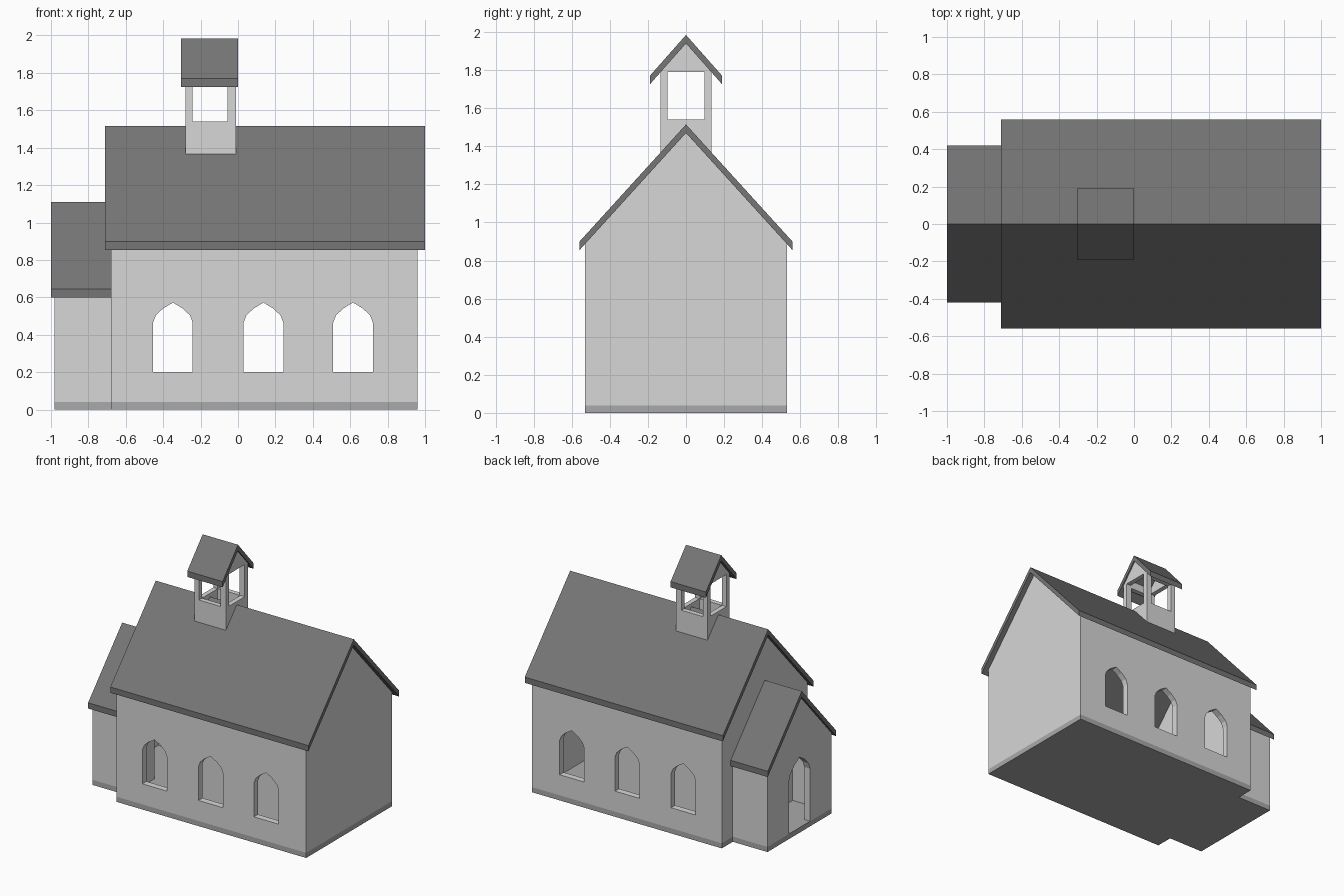
import bpy
import bmesh

# Remove the default cube
cube = bpy.data.objects.get("Cube")
if cube:
    bpy.data.objects.remove(cube, do_unlink=True)


def material(name, value):
    mat = bpy.data.materials.new(name)
    mat.use_nodes = True
    colour = (value, value, value, 1)
    mat.diffuse_color = colour
    mat.node_tree.nodes["Principled BSDF"].inputs["Base Color"].default_value = colour
    return mat


WALL = material("pale wall", 0.68)
ROOF = material("dark roof", 0.18)
BASE = material("grey plinth", 0.40)


def prism(name, points, axis, start, end, mat):
    """Extrude a (horizontal, z) outline along x or y."""
    bm = bmesh.new()

    def place(u, z):
        return (start, u, z) if axis == "x" else (u, start, z)

    face = bm.faces.new([bm.verts.new(place(u, z)) for u, z in points])
    moved = bmesh.ops.extrude_face_region(bm, geom=[face])["geom"]
    verts = [v for v in moved if isinstance(v, bmesh.types.BMVert)]
    step = (end - start, 0, 0) if axis == "x" else (0, end - start, 0)
    bmesh.ops.translate(bm, verts=verts, vec=step)
    bmesh.ops.recalc_face_normals(bm, faces=bm.faces)
    mesh = bpy.data.meshes.new(name)
    bm.to_mesh(mesh)
    bm.free()
    mesh.materials.append(mat)
    obj = bpy.data.objects.new(name, mesh)
    bpy.context.collection.objects.link(obj)
    return obj


def cut(target, cutters):
    """Subtract each cutter from the target, then delete it."""
    bpy.context.view_layer.objects.active = target
    for cutter in cutters:
        cutter.hide_render = True
        mod = target.modifiers.new("opening", "BOOLEAN")
        mod.operation = "DIFFERENCE"
        mod.solver = "EXACT"
        mod.object = cutter
        bpy.ops.object.modifier_apply(modifier=mod.name)
        bpy.data.objects.remove(cutter, do_unlink=True)


def gable(half, bottom, apex, slope):
    eave = apex - slope * half
    return [(-half, bottom), (half, bottom), (half, eave), (0, apex), (-half, eave)]


def arch(centre, half, bottom, spring, top):
    """Pointed arch outline."""
    rise = top - spring
    side = [(1, 0), (0.86, 0.36), (0.5, 0.7)]
    right = [(centre + half * u, spring + rise * v) for u, v in side]
    left = [(centre - half * u, spring + rise * v) for u, v in reversed(side)]
    return [(centre - half, bottom), (centre + half, bottom)] + right + [(centre, top)] + left


def rect(a, b, low, high):
    return [(a, low), (b, low), (b, high), (a, high)]


def roof(name, half, ridge, slope, thick, start, end):
    """Chevron slab with upright eave edges."""
    eave = ridge - slope * half
    points = [(-half, eave), (0, ridge), (half, eave),
              (half, eave - thick), (0, ridge - thick), (-half, eave - thick)]
    return prism(name, points, "x", start, end, ROOF)


FLOOR, T = 0.04, 0.05
NAVE_SLOPE, PORCH_SLOPE, BELL_SLOPE = 1.1, 1.107, 1.13
NAVE_TOP, PORCH_TOP, BELL_TOP = 1.47, 1.065, 1.94

# Plinths, which also form the floors
prism("nave_plinth", rect(-0.53, 0.53, 0, FLOOR), "x", -0.68, 0.96, BASE)
prism("porch_plinth", rect(-0.395, 0.395, 0, FLOOR), "x", -0.98, -0.68, BASE)

# Nave walls with three pointed windows on each side and an inner doorway
nave = prism("nave_walls", gable(0.53, FLOOR, NAVE_TOP, NAVE_SLOPE), "x", -0.68, 0.96, WALL)
cutters = [prism("nave_hollow", gable(0.53 - T, 0, NAVE_TOP + 0.01, NAVE_SLOPE),
                 "x", -0.68 + T, 0.96 - T, WALL)]
for x in (-0.348, 0.136, 0.615):
    cutters.append(prism("window_cutter", arch(x, 0.106, 0.2, 0.465, 0.572), "y", -0.7, 0.7, WALL))
door = arch(0, 0.13, 0, 0.45, 0.59)
cutters.append(prism("inner_door_cutter", door, "x", -0.75, -0.55, WALL))
cut(nave, cutters)

# Porch walls with a pointed doorway
porch = prism("porch_walls", gable(0.395, FLOOR, PORCH_TOP, PORCH_SLOPE), "x", -0.98, -0.68, WALL)
cut(porch, [
    prism("porch_hollow", gable(0.395 - T, 0, PORCH_TOP + 0.01, PORCH_SLOPE),
          "x", -0.98 + T, -0.6, WALL),
    prism("door_cutter", door, "x", -1.1, -0.85, WALL)])

# Belfry with four openings, trimmed to sit on the main roof
belfry = prism("belfry", gable(0.135, 1.3, BELL_TOP, BELL_SLOPE), "x", -0.28, -0.01, WALL)
cut(belfry, [
    prism("belfry_hollow", gable(0.097, 1.2, BELL_TOP + 0.01, BELL_SLOPE),
          "x", -0.243, -0.047, WALL),
    prism("side_opening", rect(-0.097, 0.097, 1.54, 1.79), "x", -0.5, 0.3, WALL),
    prism("front_opening", rect(-0.243, -0.055, 1.54, 1.77), "y", -0.3, 0.3, WALL),
    prism("roof_trim", gable(0.4, 0.9, NAVE_TOP + 0.02, NAVE_SLOPE), "x", -0.5, 0.3, WALL)])

# Roofs
roof("nave_roof", 0.56, 1.515, NAVE_SLOPE, 0.045, -0.71, 1.0)
roof("porch_roof", 0.42, 1.11, PORCH_SLOPE, 0.045, -1.0, -0.68)
roof("belfry_roof", 0.19, 1.985, BELL_SLOPE, 0.045, -0.305, 0.0)
